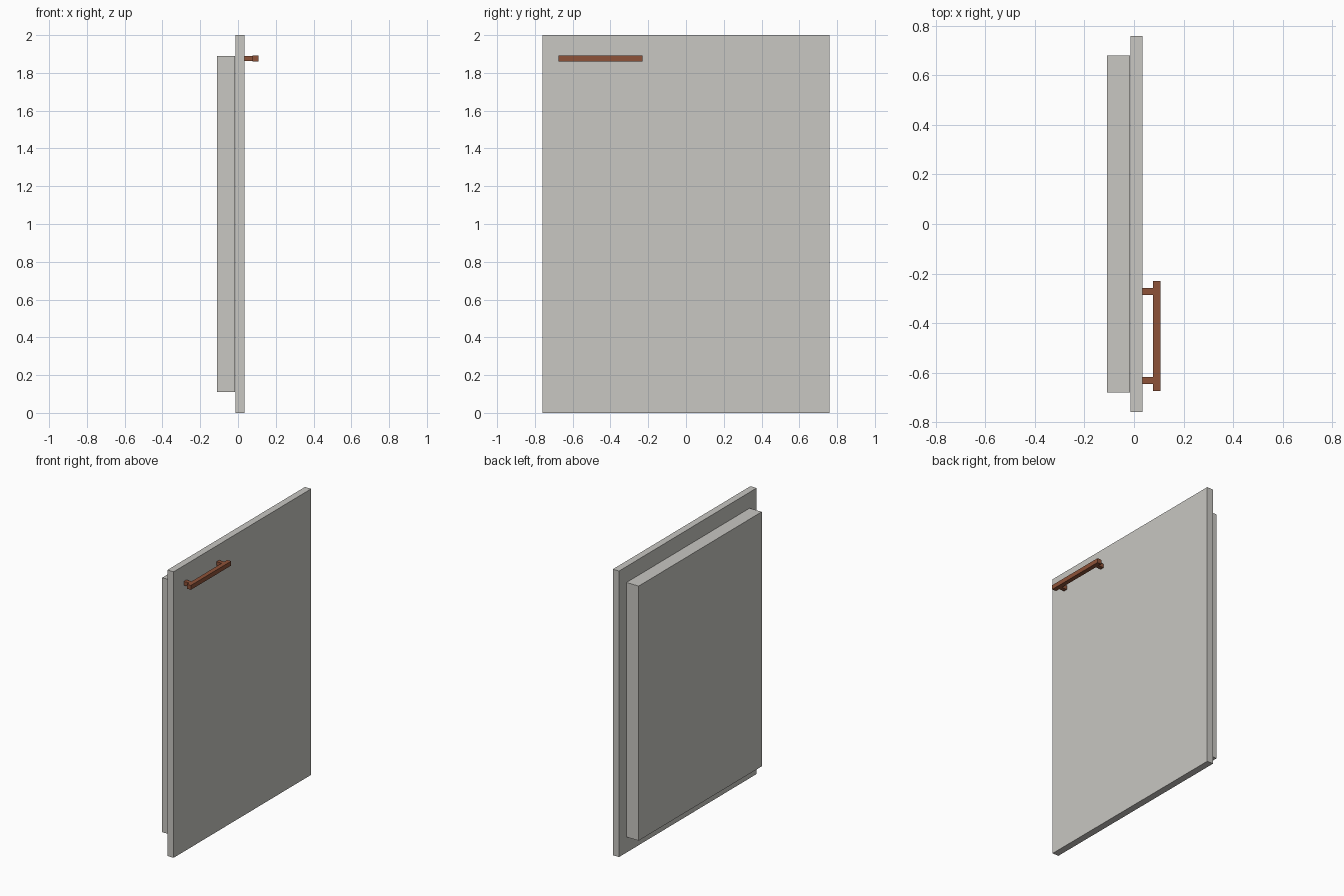
import bpy
import bmesh
from mathutils import Vector

default = bpy.data.objects.get("Cube")
if default:
    bpy.data.objects.remove(default, do_unlink=True)


def make_material(name, rgb):
    mat = bpy.data.materials.new(name)
    mat.use_nodes = True
    color = (*rgb, 1.0)
    mat.diffuse_color = color
    mat.node_tree.nodes["Principled BSDF"].inputs["Base Color"].default_value = color
    return mat


def make_box(name, low, high, mat):
    """Flat-faced box spanning two opposite corners."""
    low, high = Vector(low), Vector(high)
    bm = bmesh.new()
    bmesh.ops.create_cube(bm, size=1)
    bmesh.ops.scale(bm, vec=high - low, verts=bm.verts)
    mesh = bpy.data.meshes.new(name)
    bm.to_mesh(mesh)
    bm.free()
    mesh.materials.append(mat)
    obj = bpy.data.objects.new(name, mesh)
    obj.location = (low + high) / 2
    bpy.context.collection.objects.link(obj)
    return obj


warm_grey = make_material("warm grey", (0.58, 0.57, 0.54))
copper_brown = make_material("copper brown", (0.27, 0.085, 0.04))

# Door: large outer panel with a smaller raised panel behind it
make_box("outer_panel", (-0.014, -0.76, 0), (0.034, 0.76, 2), warm_grey)
make_box("inner_panel", (-0.11, -0.68, 0.11), (-0.016, 0.68, 1.89), warm_grey)

# Handle: bar carried on two short posts
make_box("handle_bar", (0.077, -0.675, 1.861), (0.108, -0.23, 1.892), copper_brown)
for name, y in (("handle_post_front", -0.633), ("handle_post_back", -0.272)):
    make_box(name, (0.034, y - 0.014, 1.863), (0.077, y + 0.014, 1.89), copper_brown)
